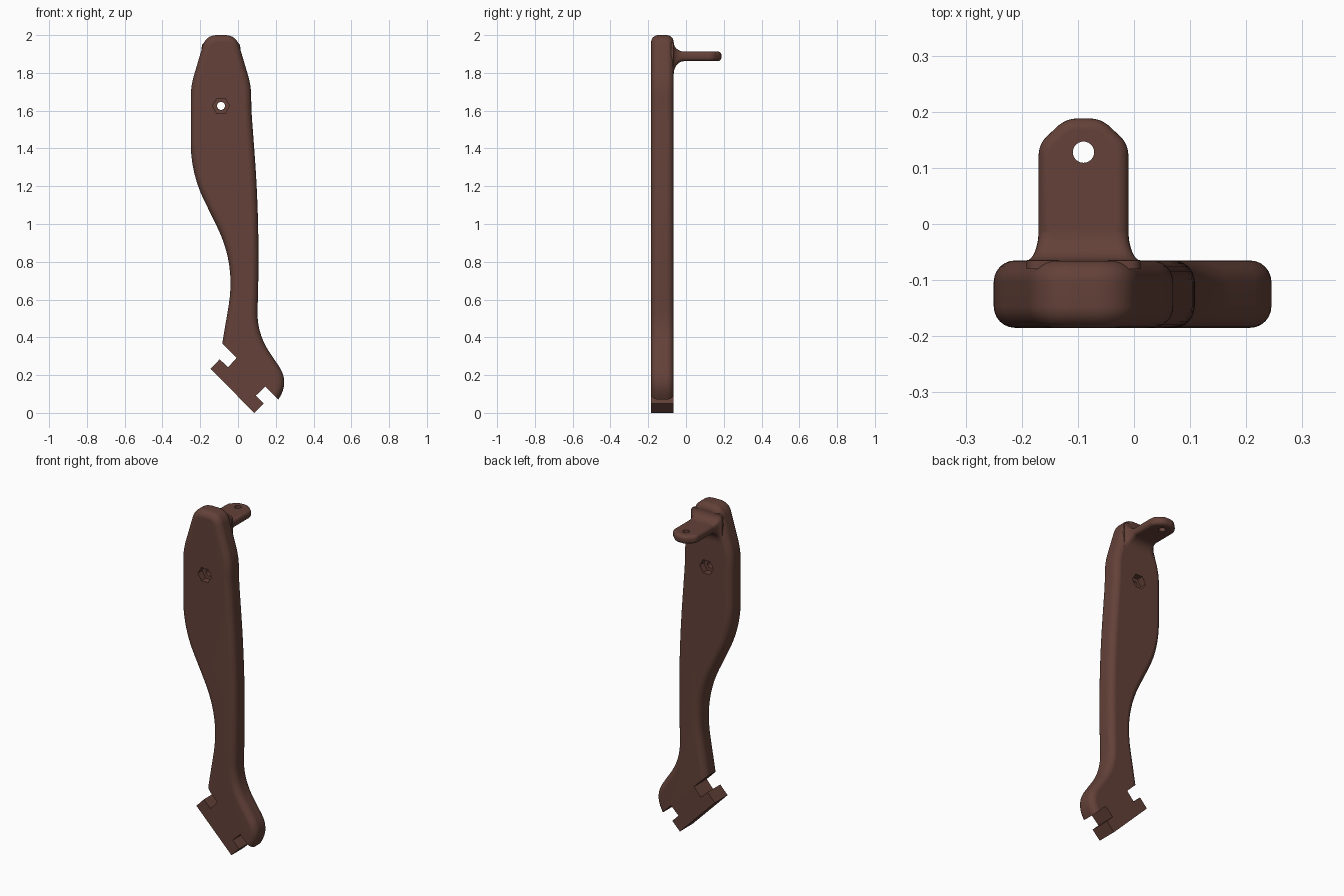
import bpy, bmesh, math
from mathutils import Vector

if "Cube" in bpy.data.objects:
    bpy.data.objects.remove(bpy.data.objects["Cube"])

brown = bpy.data.materials.new("brown")
brown.diffuse_color = (0.125, 0.053, 0.04, 1)
brown.use_nodes = True
brown.node_tree.nodes["Principled BSDF"].inputs["Base Color"].default_value = brown.diffuse_color
CX = -0.09          # centre line of the upper handle
Y0, Y1 = -0.185, -0.065


def make(name, bm):
    bmesh.ops.recalc_face_normals(bm, faces=bm.faces)
    me = bpy.data.meshes.new(name)
    bm.to_mesh(me)
    bm.free()
    ob = bpy.data.objects.new(name, me)
    bpy.context.collection.objects.link(ob)
    me.materials.append(brown)
    return ob


def fillet(ctrl, n=10):
    """Polygon of (u, v, cut) with each corner replaced by a smooth curve."""
    out = []
    for i, (u, v, d) in enumerate(ctrl):
        c = Vector((u, v))
        if d == 0:
            out.append(c)
            continue
        p = Vector(ctrl[i - 1][:2])
        q = Vector(ctrl[(i + 1) % len(ctrl)][:2])
        a = c + (p - c).normalized() * d
        b = c + (q - c).normalized() * d
        for k in range(n + 1):
            t = k / n
            out.append(a * (1 - t) ** 2 + c * 2 * t * (1 - t) + b * t * t)
    return out


def inset(pts, d):
    area = sum(pts[i - 1].cross(pts[i]) for i in range(len(pts)))
    s = 1 if area > 0 else -1
    res = []
    for i, c in enumerate(pts):
        e1 = (c - pts[i - 1]).normalized()
        e2 = (pts[(i + 1) % len(pts)] - c).normalized()
        n1, n2 = Vector((-e1.y, e1.x)) * s, Vector((-e2.y, e2.x)) * s
        res.append(c + (n1 + n2) * d / (1 + n1.dot(n2)))
    return res


def loft(rings):
    bm = bmesh.new()
    vs = [[bm.verts.new(p) for p in r] for r in rings]
    for a, b in zip(vs, vs[1:]):
        for i in range(len(a)):
            bm.faces.new((a[i - 1], a[i], b[i], b[i - 1]))
    bm.faces.new(vs[0])
    bm.faces.new(vs[-1])
    return bm


def plate(pts, lo, hi, r, to3d, n=6):
    """Flat plate with rounded rims."""
    arc = [k / n * math.pi / 2 for k in range(n + 1)] if r else [0]
    half = [(r * (1 - math.sin(a)), r * (1 - math.cos(a))) for a in arc]
    lev = [(i, lo + h) for i, h in half] + [(i, hi - h) for i, h in reversed(half)]
    return loft([[to3d(p, h) for p in inset(pts, i)] for i, h in lev])


def cut(ob, sides, radius, loc, depth, rot):
    bpy.ops.mesh.primitive_cylinder_add(vertices=sides, radius=radius, depth=depth,
                                        location=loc, rotation=rot)
    c = bpy.context.object
    c.hide_render = True
    m = ob.modifiers.new("cut", 'BOOLEAN')
    m.operation, m.object, m.solver = 'DIFFERENCE', c, 'EXACT'
    bpy.context.view_layer.objects.active = ob
    bpy.ops.object.modifier_apply(modifier=m.name)
    bpy.data.objects.remove(c)


def smooth(ob):
    bpy.ops.object.select_all(action='DESELECT')
    ob.select_set(True)
    bpy.context.view_layer.objects.active = ob
    bpy.ops.object.shade_smooth_by_angle(angle=math.radians(32))
    m = ob.modifiers.new("normals", 'WEIGHTED_NORMAL')
    m.keep_sharp = True


def xz(p, h):
    return (p.x, h, p.y)


def xy(p, h):
    return (p.x, p.y, h)


# handle: rounded outline, sliced diagonally at the foot
outline = [(CX - .08, 2, .06), (CX - .16, 1.73, .06), (CX - .16, 1.27, .16),
           (-.013, .785, .22), (-.12, .15, 0), (.17, 0, 0), (.272, .165, .1),
           (.1, .42, .12), (.116, 1.0, .38), (.07, 1.61, .06),
           (CX + .16, 1.73, .06), (CX + .08, 2, .06)]
bm = plate(fillet(outline), Y0, Y1, .038, xz)
geo = bm.verts[:] + bm.edges[:] + bm.faces[:]
res = bmesh.ops.bisect_plane(bm, geom=geo, plane_co=(0, 0, .285),
                             plane_no=(1, 0, 1), clear_inner=True)
rim = [e for e in res["geom_cut"] if isinstance(e, bmesh.types.BMEdge)]
bmesh.ops.edgenet_fill(bm, edges=rim)
handle = make("handle", bm)

# bolt hole with a hexagonal pocket on each face
turn = (math.pi / 2, 0, 0)
cut(handle, 24, .021, (CX, -.125, 1.625), .3, turn)
for y in (Y0, Y1):
    cut(handle, 6, .045, (CX, y, 1.625), .08, (math.pi / 2, math.pi / 6, 0))
smooth(handle)

# square-edged T connector at the foot
tee = [(-.007, .292), (-.053, .241), (-.097, .284), (-.145, .233),
       (.086, 0), (.136, .05), (.095, .092), (.145, .14)]
make("foot_connector", plate([Vector(p) for p in tee], Y0, Y1, 0, xz))

# mounting tab behind the top
tab_pts = [(CX - .08, -.1, 0), (CX + .08, -.1, 0), (CX + .08, .142, .02),
           (CX + .032, .188, .022), (CX - .032, .188, .022), (CX - .08, .142, .02)]
tab = make("mounting_tab", plate(fillet(tab_pts, 6), 1.862, 1.913, .02, xy))
cut(tab, 24, .019, (CX, .128, 1.888), .2, (0, 0, 0))
smooth(tab)

# flared root blending the tab into the handle
rings = []
for y, e in [(-.08, 1)] + [(Y1 + .055 * (1 - math.cos(a)), 1 - math.sin(a))
                           for a in [k * math.pi / 16 for k in range(9)]]:
    w, top, bot = .08 + .022 * e, 1.913 + .048 * e, 1.862 - .068 * e
    rect = [(CX - w, bot, .024), (CX + w, bot, .024), (CX + w, top, .024), (CX - w, top, .024)]
    rings.append([xz(p, y) for p in fillet(rect, 5)])
smooth(make("tab_root", loft(rings)))
